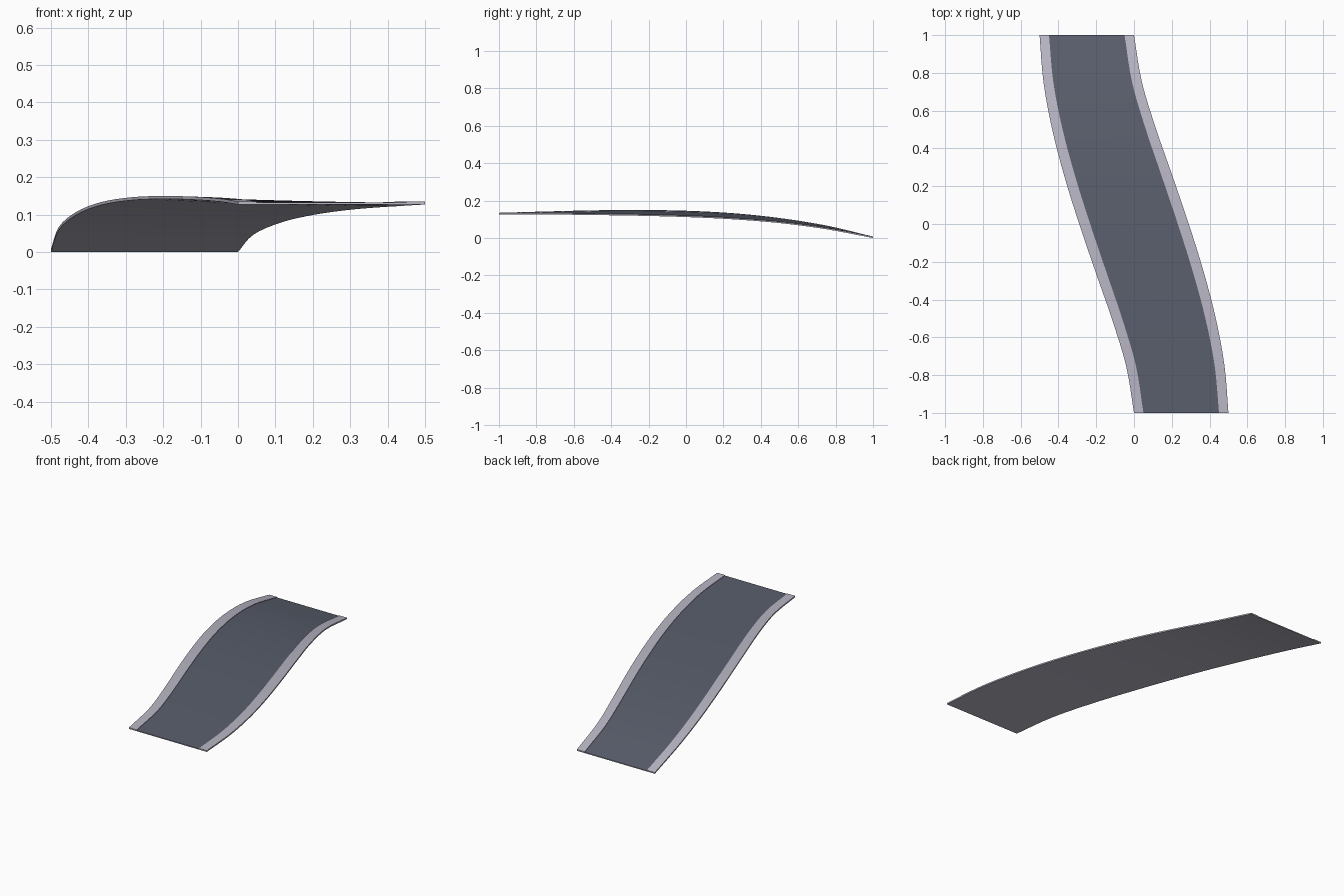
import bpy, bmesh

if "Cube" in bpy.data.objects:
    bpy.data.objects.remove(bpy.data.objects["Cube"])

def material(name, rgb):
    m = bpy.data.materials.new(name)
    m.diffuse_color = (*rgb, 1)
    m.use_nodes = True
    m.node_tree.nodes["Principled BSDF"].inputs["Base Color"].default_value = m.diffuse_color
    return m

kerb_mat = material("pale_kerb", (0.49, 0.475, 0.56))
road_mat = material("dark_asphalt", (0.102, 0.115, 0.153))

# Edge lines sampled every 0.25 from y = -1 to y = 1
LEFT_X = [0, -.042, -.118, -.205, -.29, -.368, -.433, -.479, -.5]
RIGHT_X = [-v for v in reversed(LEFT_X)]
LEFT_Z = [.135, .142, .148, .150, .146, .133, .107, .067, .008]
RIGHT_Z = [.135, .134, .131, .127, .120, .108, .088, .055, .008]

def spline(table, y):
    """Smooth interpolation through an evenly spaced table."""
    p = [2 * table[0] - table[1]] + table + [2 * table[-1] - table[-2]]
    u = (y + 1) / 2 * (len(table) - 1)
    i = min(int(u), len(table) - 2)
    t = u - i
    a, b, c, d = p[i:i + 4]
    return b + .5 * t * (c - a + t * (2*a - 5*b + 4*c - d + t * (3*(b - c) + d - a)))

# Cross-section: (fraction across, height offset), raised kerbs beside the lane
SECTION = [(0, 0), (.1, 0), (.1, -.003), (.9, -.003),
           (.9, 0), (1, 0), (1, -.008), (0, -.008)]
ROAD_FACE = 2
STEPS = 32

# Banked, sloping S-shaped road slab
bm = bmesh.new()
rings = []
for s in range(STEPS + 1):
    y = -1 + 2 * s / STEPS
    x0, x1 = spline(LEFT_X, y), spline(RIGHT_X, y)
    z0, z1 = spline(LEFT_Z, y), spline(RIGHT_Z, y)
    rings.append([bm.verts.new((x0 + (x1 - x0) * f, y, z0 + (z1 - z0) * f + h))
                  for f, h in SECTION])
n = len(SECTION)
for a, b in zip(rings, rings[1:]):
    for k in range(n):
        j = (k + 1) % n
        face = bm.faces.new((a[k], a[j], b[j], b[k]))
        face.material_index = 1 if k == ROAD_FACE else 0
# End caps
bm.faces.new(rings[0])
bm.faces.new(rings[-1])
bmesh.ops.recalc_face_normals(bm, faces=bm.faces)

mesh = bpy.data.meshes.new("curved_road_ramp")
bm.to_mesh(mesh)
bm.free()
mesh.materials.append(kerb_mat)
mesh.materials.append(road_mat)
road = bpy.data.objects.new("curved_road_ramp", mesh)
bpy.context.collection.objects.link(road)
bpy.context.view_layer.objects.active = road
road.select_set(True)
bpy.ops.object.shade_smooth_by_angle()
